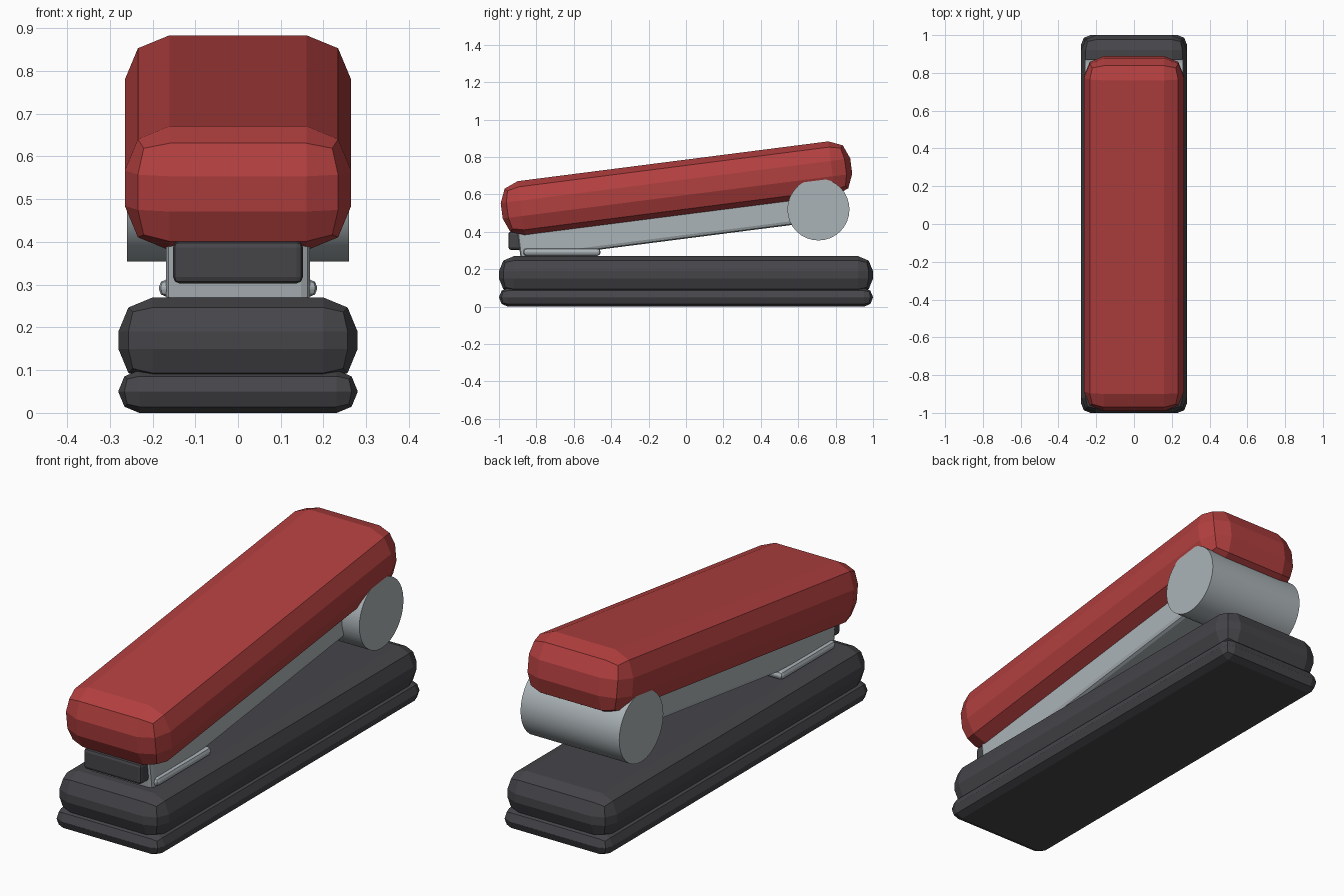
import bpy, math
from mathutils import Vector, Matrix

cube = bpy.data.objects.get("Cube")
if cube:
    bpy.data.objects.remove(cube, do_unlink=True)


def material(name, r, g, b):
    mat = bpy.data.materials.new(name)
    mat.use_nodes = True
    mat.diffuse_color = (r, g, b, 1)
    mat.node_tree.nodes["Principled BSDF"].inputs["Base Color"].default_value = (r, g, b, 1)
    return mat


red = material("red plastic", 0.45, 0.05, 0.05)
dark = material("charcoal rubber", 0.06, 0.058, 0.066)
steel = material("steel grey", 0.41, 0.455, 0.475)

# Frame of the raised arm: tilted up towards the back
TILT = math.radians(7.3)
ARM = Matrix.Translation((0, -0.051, 0.632)) @ Matrix.Rotation(TILT, 4, 'X')


def block(name, half_x, y, z, bevel, mat, frame=Matrix()):
    """Bevelled box spanning +-half_x and the y and z ranges, in a frame."""
    bpy.ops.mesh.primitive_cube_add(size=1)
    ob = bpy.context.object
    ob.name = name
    size = Vector((2 * half_x, y[1] - y[0], z[1] - z[0]))
    centre = Vector((0, sum(y) / 2, sum(z) / 2))
    ob.data.transform(Matrix.Diagonal(size).to_4x4())
    ob.matrix_world = frame @ Matrix.Translation(centre)
    mod = ob.modifiers.new("rounded edges", 'BEVEL')
    mod.width = bevel
    mod.segments = 2
    mod.limit_method = 'NONE'
    ob.data.materials.append(mat)
    return ob


# Base: thin foot and thick body
block("base_foot", 0.28, (-1, 1), (0, 0.1), 0.049, dark)
block("base_body", 0.28, (-1, 1), (0.07, 0.27), 0.08, dark)

# Raised arm: red cover with the steel magazine under it
block("top_cover", 0.265, (-0.942, 0.942), (-0.1465, 0.1465), 0.105, red, ARM)
block("magazine", 0.168, (-0.874, 0.72), (-0.272, -0.05), 0.02, steel, ARM)

# Dark nose plate and steel rail at the front
block("nose_plate", 0.152, (-0.95, -0.85), (0.303, 0.402), 0.015, dark)
block("staple_rail", 0.185, (-0.87, -0.457), (0.272, 0.312), 0.017, steel)

# Hinge barrel across the back
bpy.ops.mesh.primitive_cylinder_add(vertices=32, radius=0.166, depth=0.52,
                                    location=(0, 0.708, 0.52),
                                    rotation=(0, math.pi / 2, 0))
hinge = bpy.context.object
hinge.name = "hinge_barrel"
hinge.data.materials.append(steel)
bpy.ops.object.shade_smooth_by_angle(angle=math.radians(30))
